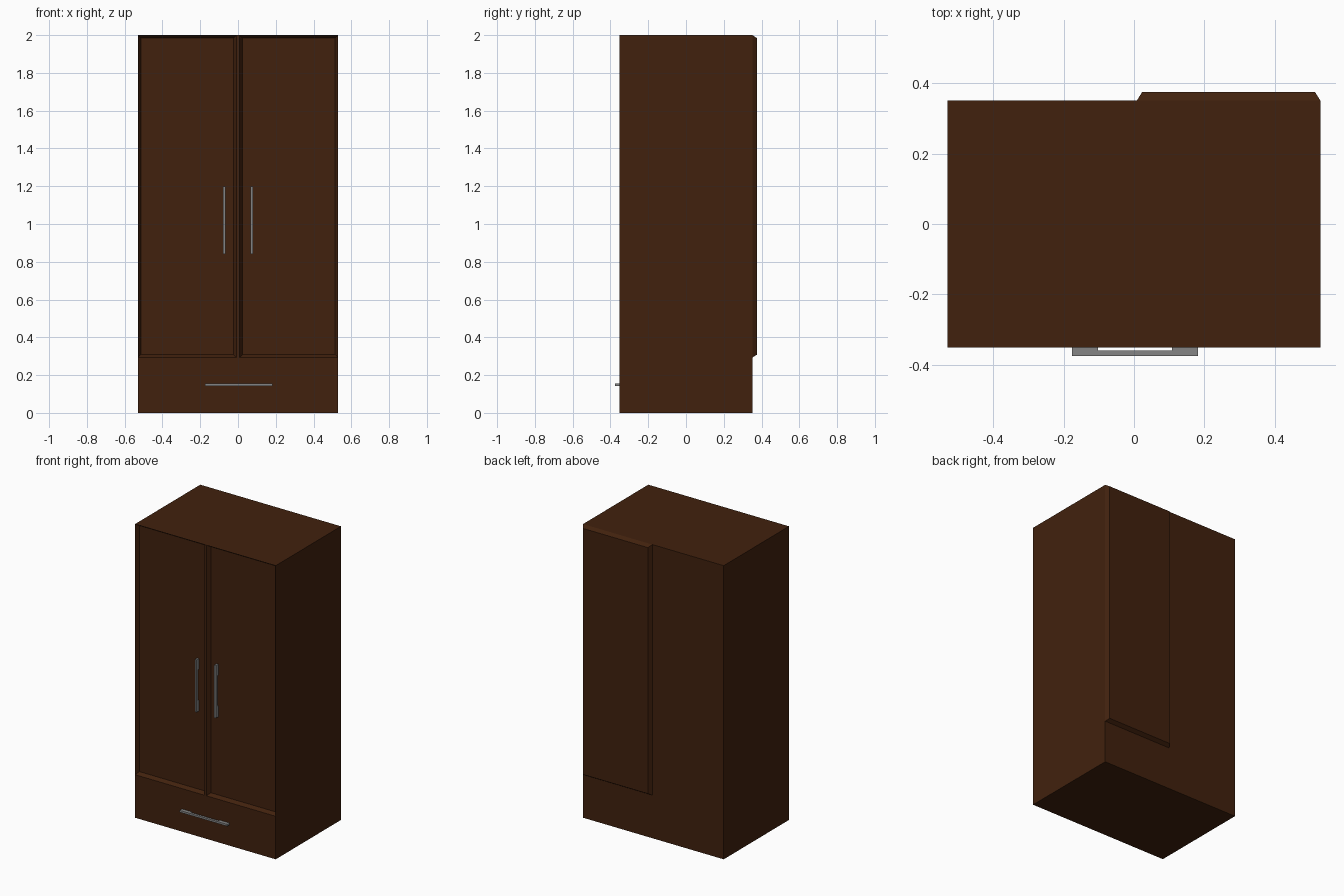
import bpy
import bmesh
from mathutils import Matrix, Vector

old = bpy.data.objects.get("Cube")
if old:
    bpy.data.objects.remove(old, do_unlink=True)

WIDTH, DEPTH, HEIGHT = 1.06, 0.702, 2.0
DRAWER_TOP = 0.293
STILE = 0.008          # half width of the centre post
BEVEL, SINK = 0.022, 0.025


def material(name, color):
    mat = bpy.data.materials.new(name)
    mat.use_nodes = True
    mat.diffuse_color = color
    mat.node_tree.nodes["Principled BSDF"].inputs["Base Color"].default_value = color
    return mat


def finish(name, bm, mat):
    bmesh.ops.recalc_face_normals(bm, faces=bm.faces)
    mesh = bpy.data.meshes.new(name)
    bm.to_mesh(mesh)
    bm.free()
    mesh.materials.append(mat)
    obj = bpy.data.objects.new(name, mesh)
    bpy.context.collection.objects.link(obj)
    return obj


wood = material("dark brown wood", (0.053, 0.0152, 0.0042, 1))
metal = material("grey metal", (0.235, 0.235, 0.235, 1))

# Cabinet: a box split into drawer front, centre post and doors
bm = bmesh.new()
bmesh.ops.create_cube(bm, size=1, matrix=Matrix.Translation((0, 0, HEIGHT / 2))
                      @ Matrix.Diagonal((WIDTH, DEPTH, HEIGHT, 1)))
cuts = [((0, 0, DRAWER_TOP), (0, 0, 1)),
        ((-STILE, 0, 0), (1, 0, 0)),
        ((STILE, 0, 0), (1, 0, 0))]
for point, normal in cuts:
    bmesh.ops.bisect_plane(bm, geom=bm.verts[:] + bm.edges[:] + bm.faces[:],
                           plane_co=point, plane_no=normal)


def door_faces(side):
    """Large upper faces on the front (-1) or back (1)."""
    return [f for f in bm.faces if f.normal.y * side > 0.9
            and f.calc_center_median().z > DRAWER_TOP
            and abs(f.calc_center_median().x) > STILE * 2]


bm.normal_update()
front_doors = door_faces(-1)
back_panel = [f for f in door_faces(1) if f.calc_center_median().x > 0]

# Sunken door panels at the front, one raised panel at the back
bmesh.ops.inset_individual(bm, faces=front_doors, thickness=BEVEL, depth=-SINK)
bmesh.ops.inset_individual(bm, faces=back_panel, thickness=BEVEL, depth=SINK)
finish("wardrobe_body", bm, wood)


def handle(name, location, vertical):
    """Bracket handle: a U profile extruded to a thin bar."""
    half, gap, out, inner, thick = 0.179, 0.105, 0.025, 0.009, 0.013
    profile = [(-half, 0), (-half, -out), (half, -out), (half, 0),
               (gap, 0), (gap, -inner), (-gap, -inner), (-gap, 0)]
    bm = bmesh.new()
    face = bm.faces.new([bm.verts.new((x, y, -thick / 2)) for x, y in profile])
    new = bmesh.ops.extrude_face_region(bm, geom=[face])["geom"]
    bmesh.ops.translate(bm, vec=Vector((0, 0, thick)),
                        verts=[v for v in new if isinstance(v, bmesh.types.BMVert)])
    if vertical:
        bm.transform(Matrix.Rotation(1.5708, 4, "Y"))
    bm.transform(Matrix.Translation(location))
    finish(name, bm, metal)


# Handles
front = -DEPTH / 2
handle("left_door_handle", (0.073, front + SINK, 1.02), True)
handle("right_door_handle", (-0.073, front + SINK, 1.02), True)
handle("drawer_handle", (0.003, front, 0.148), False)
